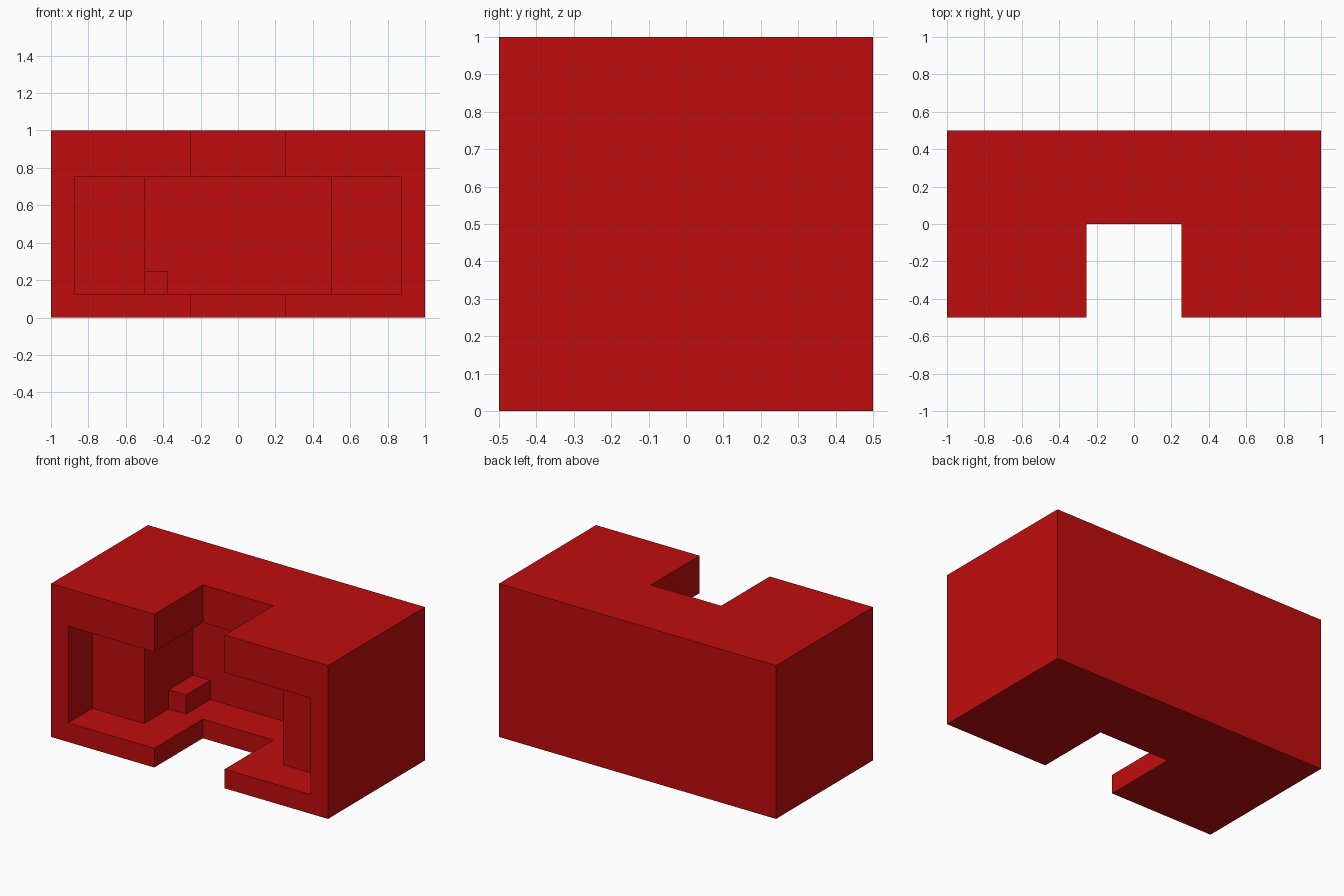
import bpy
import bmesh

if "Cube" in bpy.data.objects:
    bpy.data.objects.remove(bpy.data.objects["Cube"])

red = bpy.data.materials.new("red")
red.diffuse_color = (0.53, 0.004, 0.004, 1.0)
red.use_nodes = True
red.node_tree.nodes["Principled BSDF"].inputs["Base Color"].default_value = red.diffuse_color


def prism(name, outline, z0, z1):
    """Extrude a plan outline (x, y) from z0 up to z1."""
    bm = bmesh.new()
    base = bm.faces.new([bm.verts.new((x, y, z0)) for x, y in outline])
    top = bmesh.ops.extrude_face_region(bm, geom=[base])["geom"]
    bmesh.ops.translate(bm, vec=(0, 0, z1 - z0),
                        verts=[g for g in top if isinstance(g, bmesh.types.BMVert)])
    bmesh.ops.recalc_face_normals(bm, faces=bm.faces)
    mesh = bpy.data.meshes.new(name)
    bm.to_mesh(mesh)
    bm.free()
    mesh.materials.append(red)
    obj = bpy.data.objects.new(name, mesh)
    bpy.context.collection.objects.link(obj)
    return obj


def rect(x0, x1, y0, y1):
    return [(x0, y0), (x1, y0), (x1, y1), (x0, y1)]


def cut(target, cutter):
    """Subtract the cutter, then delete it."""
    mod = target.modifiers.new("cut", "BOOLEAN")
    mod.operation = "DIFFERENCE"
    mod.solver = "EXACT"
    mod.object = cutter
    bpy.context.view_layer.objects.active = target
    bpy.ops.object.modifier_apply(modifier=mod.name)
    bpy.data.objects.remove(cutter)


# Solid outer block
shell = prism("shell", rect(-1, 1, -0.5, 0.5), 0, 1)

# Hollow: shallow alcoves at both sides, deep bay in the middle
half = [(0.5, 0.25), (0.5, -0.25), (0.875, -0.25), (0.875, -0.6)]
hollow = half + [(-x, y) for x, y in reversed(half)]
cut(shell, prism("hollow_cutter", hollow, 0.125, 0.755))

# Front notch through the roof and the floor
cut(shell, prism("notch_cutter", rect(-0.254, 0.254, -0.6, 0.0), -0.1, 1.1))

# Small step in the back left corner of the bay
prism("corner_step", rect(-0.51, -0.375, 0.0, 0.26), 0.115, 0.25)
